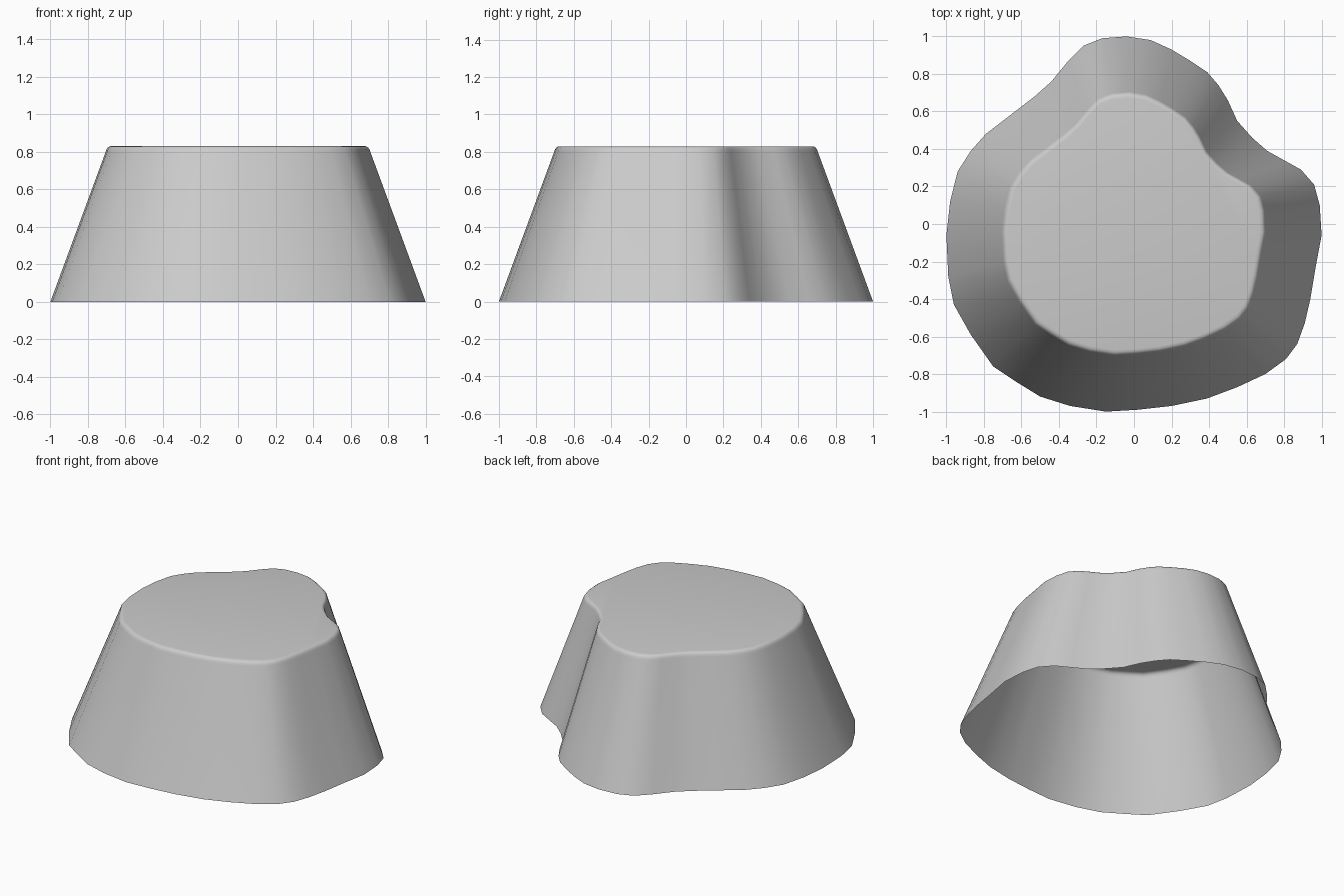
import bpy
import bmesh
from math import radians

cube = bpy.data.objects.get("Cube")
if cube:
    bpy.data.objects.remove(cube, do_unlink=True)

# Plain grey material
grey = bpy.data.materials.new("plain_grey")
grey.use_nodes = True
colour = (0.6, 0.6, 0.6, 1)
grey.diffuse_color = colour
grey.node_tree.nodes["Principled BSDF"].inputs["Base Color"].default_value = colour

# Lobed base outline, counter-clockwise
outline = [
    (.99, .1), (.96, .21), (.89, .29), (.8, .34), (.71, .39), (.63, .46),
    (.55, .55), (.5, .66), (.45, .74), (.39, .81), (.3, .87), (.2, .93),
    (.09, .98), (-.04, 1), (-.17, .99), (-.27, .95), (-.35, .87), (-.44, .76),
    (-.53, .68), (-.66, .58), (-.79, .48), (-.87, .39), (-.94, .28),
    (-.98, .12), (-1, -.06), (-.99, -.28), (-.96, -.43), (-.87, -.59),
    (-.75, -.76), (-.63, -.84), (-.5, -.92), (-.34, -.97), (-.15, -1),
    (.02, -.99), (.2, -.97), (.39, -.93), (.55, -.87), (.7, -.8),
    (.81, -.72), (.87, -.64), (.91, -.53), (.94, -.4), (.97, -.22), (1, -.06),
]
# Tapering wall and rounded upper edge: (scale, height)
rings = [(1, 0), (.705, .8), (.701, .812), (.694, .822), (.685, .828), (.672, .83)]

bm = bmesh.new()
loops = [[bm.verts.new((x * s, y * s, z)) for x, y in outline] for s, z in rings]
count = len(outline)
for low, high in zip(loops, loops[1:]):
    for i in range(count):
        j = (i + 1) % count
        bm.faces.new((low[i], low[j], high[j], high[i]))
# Flat cap; the underside stays open
bm.faces.new(loops[-1])

mesh = bpy.data.meshes.new("lobed_mound")
bm.to_mesh(mesh)
bm.free()
mesh.materials.append(grey)
mound = bpy.data.objects.new("lobed_mound", mesh)
bpy.context.collection.objects.link(mound)
bpy.context.view_layer.objects.active = mound
mound.select_set(True)
bpy.ops.object.shade_smooth_by_angle(angle=radians(40))
